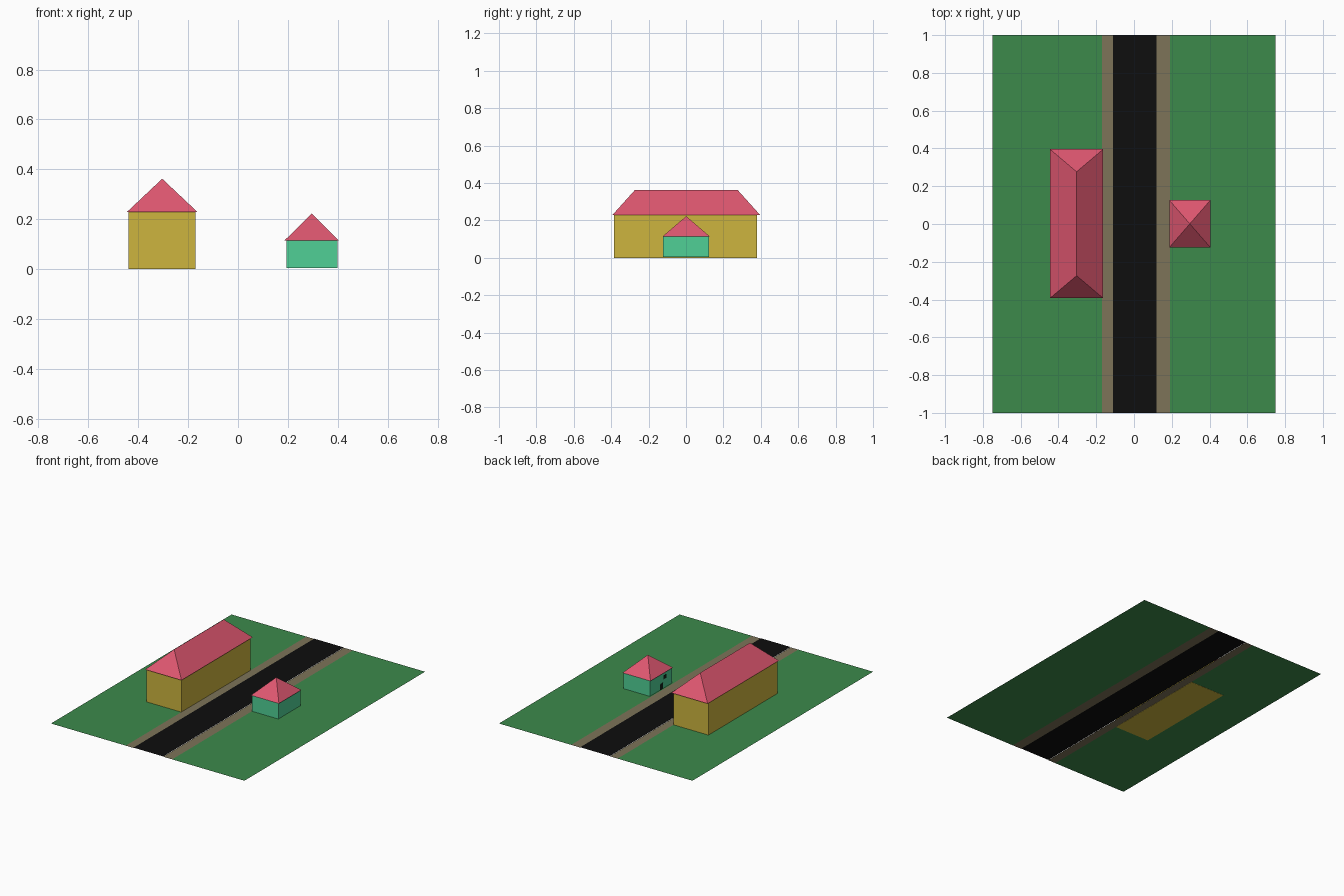
import bpy

if "Cube" in bpy.data.objects:
    bpy.data.objects.remove(bpy.data.objects["Cube"])


def material(name, hex_code):
    rgb = [int(hex_code[i:i + 2], 16) / 255 for i in (0, 2, 4)]
    lin = [c / 12.92 if c < 0.04045 else ((c + 0.055) / 1.055) ** 2.4 for c in rgb]
    mat = bpy.data.materials.new(name)
    mat.diffuse_color = (*lin, 1)
    mat.use_nodes = True
    mat.node_tree.nodes["Principled BSDF"].inputs["Base Color"].default_value = mat.diffuse_color
    return mat


def mesh_object(name, verts, faces, mat):
    me = bpy.data.meshes.new(name)
    me.from_pydata(verts, [], faces)
    me.materials.append(mat)
    ob = bpy.data.objects.new(name, me)
    bpy.context.collection.objects.link(ob)
    return ob


def rect(x0, x1, y0, y1, z):
    return [(x0, y0, z), (x1, y0, z), (x1, y1, z), (x0, y1, z)]


def strip(name, x0, x1, z, mat):
    mesh_object(name, rect(x0, x1, -1, 1, z), [(0, 1, 2, 3)], mat)


def box(name, x0, x1, y0, y1, z0, z1, mat):
    v = rect(x0, x1, y0, y1, z0) + rect(x0, x1, y0, y1, z1)
    sides = [(i, (i + 1) % 4, (i + 1) % 4 + 4, i + 4) for i in range(4)]
    mesh_object(name, v, [(3, 2, 1, 0), (4, 5, 6, 7)] + sides, mat)


def hip_roof(name, x0, x1, y0, y1, z0, z1, ridge, mat):
    xm, ym = (x0 + x1) / 2, (y0 + y1) / 2
    v = rect(x0, x1, y0, y1, z0) + [(xm, ym - ridge, z1)]
    if ridge:
        v.append((xm, ym + ridge, z1))
        f = [(0, 1, 4), (1, 2, 5, 4), (2, 3, 5), (3, 0, 4, 5)]
    else:
        f = [(i, (i + 1) % 4, 4) for i in range(4)]
    mesh_object(name, v, f + [(3, 2, 1, 0)], mat)


grass = material("grass", "3c8a4b")
paving = material("paving", "7d7459")
asphalt = material("asphalt", "0e0e0e")
yellow = material("yellow_wall", "cdb53e")
mint = material("mint_wall", "50d096")
tile = material("roof_red", "de5770")
dark = material("dark", "102018")

# Ground strips and road
strip("lawn_left", -0.75, -0.17, 0.001, grass)
strip("sidewalk_left", -0.17, -0.11, 0.001, paving)
strip("road", -0.11, 0.12, 0.003, asphalt)
strip("sidewalk_right", 0.12, 0.19, 0.001, paving)
strip("lawn_right", 0.19, 0.75, 0.001, grass)

# Large house
box("large_house_walls", -0.44, -0.17, -0.385, 0.38, 0, 0.229, yellow)
hip_roof("large_house_roof", -0.445, -0.163, -0.393, 0.396, 0.229, 0.362, 0.275, tile)

# Small house
box("small_house_walls", 0.195, 0.398, -0.122, 0.122, 0.004, 0.115, mint)
hip_roof("small_house_roof", 0.187, 0.404, -0.124, 0.126, 0.115, 0.222, 0, tile)

# Door and window facing the road
box("small_house_door", 0.194, 0.196, -0.022, 0.01, 0.004, 0.045, dark)
box("small_house_window", 0.194, 0.196, -0.06, -0.03, 0.066, 0.092, dark)
